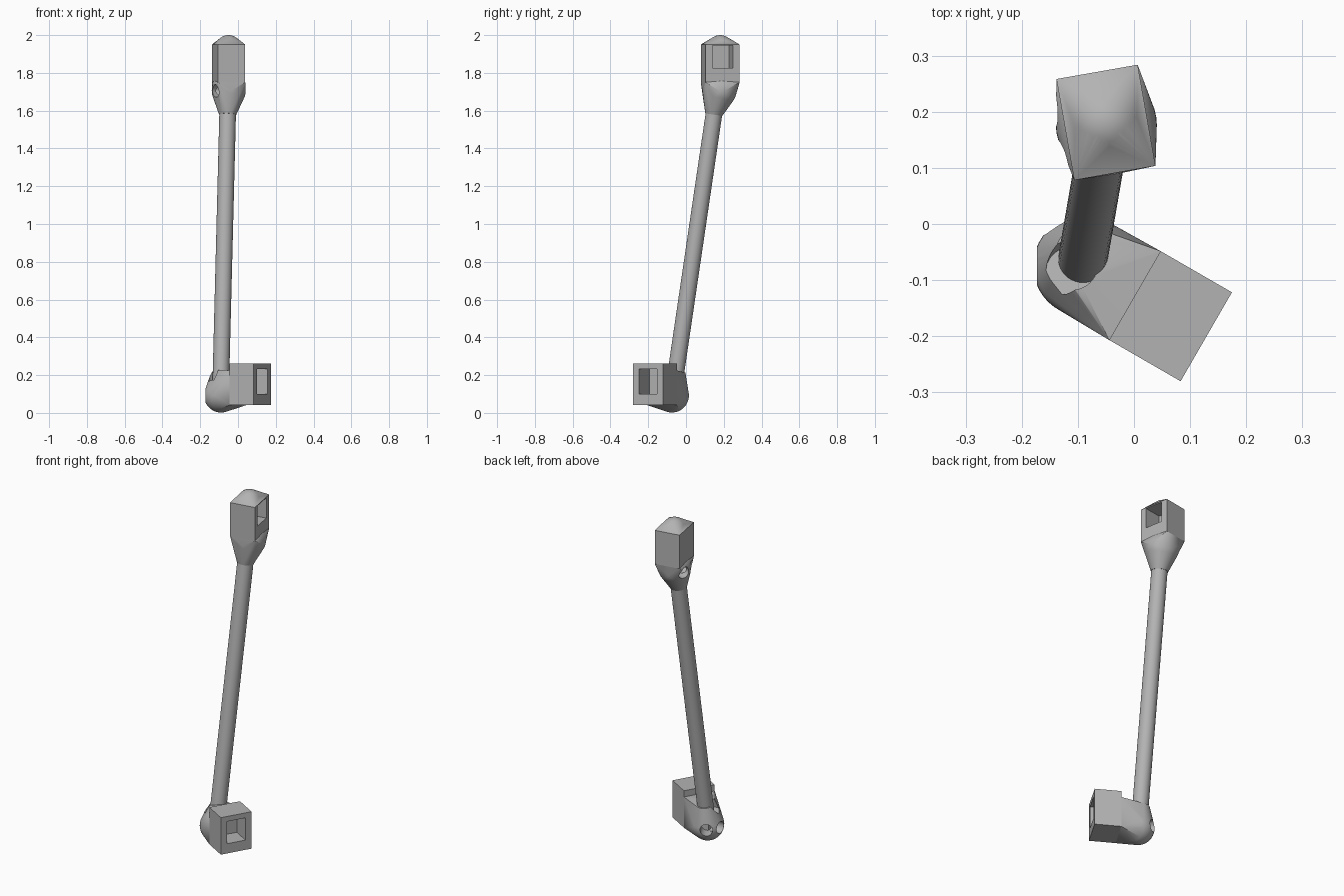
import bpy, bmesh, math
from mathutils import Matrix, Vector

old = bpy.data.objects.get("Cube")
if old:
    bpy.data.objects.remove(old, do_unlink=True)

grey = bpy.data.materials.new("plain grey")
grey.use_nodes = True
grey.diffuse_color = (0.45, 0.45, 0.45, 1)
grey.node_tree.nodes["Principled BSDF"].inputs["Base Color"].default_value = (0.45, 0.45, 0.45, 1)

# Strut axis, base frame (x along the foot block) and head frame
AXIS = Vector((0.0254, 0.147, 1)).normalized()
TILT = AXIS.to_track_quat('Z', 'Y').to_matrix().to_4x4()
BASE = Matrix.Translation((0.0015, -0.1275, 0)) @ Matrix.Rotation(math.radians(-30), 4, 'Z')
HEAD = Matrix.Translation((-0.05, 0.181, 0)) @ Matrix.Rotation(math.radians(10), 4, 'Z')
R = 0.09


def strut_point(z):
    return Vector((-0.09 + 0.0254 * (z - 0.2), -0.048 + 0.147 * (z - 0.25), z))


def box_points(frame, low, high):
    return [frame @ Vector((x, y, z)) for x in (low[0], high[0])
            for y in (low[1], high[1]) for z in (low[2], high[2])]


def ball_points(centre, radius):
    bm = bmesh.new()
    bmesh.ops.create_uvsphere(bm, u_segments=40, v_segments=24, radius=radius)
    points = [v.co + centre for v in bm.verts]
    bm.free()
    return points


def disc_points(z, radius):
    place = Matrix.Translation(strut_point(z)) @ TILT
    return [place @ Vector((radius * math.cos(a), radius * math.sin(a), 0))
            for a in (math.tau * i / 40 for i in range(40))]


def finish(name, bm):
    bmesh.ops.recalc_face_normals(bm, faces=bm.faces)
    mesh = bpy.data.meshes.new(name)
    bm.to_mesh(mesh)
    bm.free()
    mesh.materials.append(grey)
    obj = bpy.data.objects.new(name, mesh)
    bpy.context.collection.objects.link(obj)
    return obj


def hull(name, points):
    bm = bmesh.new()
    verts = [bm.verts.new(p) for p in points]
    result = bmesh.ops.convex_hull(bm, input=verts)
    loose = {g for g in result["geom_interior"] + result["geom_unused"]
             if isinstance(g, bmesh.types.BMVert)}
    bmesh.ops.delete(bm, geom=list(loose), context='VERTS')
    bmesh.ops.dissolve_limit(bm, angle_limit=0.002, verts=bm.verts, edges=bm.edges)
    return finish(name, bm)


def cylinder(name, start, end, radius):
    span = end - start
    bm = bmesh.new()
    place = Matrix.Translation((start + end) / 2) @ span.to_track_quat('Z', 'Y').to_matrix().to_4x4()
    bmesh.ops.create_cone(bm, cap_ends=True, segments=40, radius1=radius,
                          radius2=radius, depth=span.length, matrix=place)
    return finish(name, bm)


def cut(obj, cutter):
    cutter.hide_render = True
    mod = obj.modifiers.new("cut", 'BOOLEAN')
    mod.operation = 'DIFFERENCE'
    mod.solver = 'EXACT'
    mod.object = cutter
    bpy.context.view_layer.objects.active = obj
    bpy.ops.object.modifier_apply(modifier=mod.name)
    bpy.data.objects.remove(cutter, do_unlink=True)


def cord_holes(obj, centre, middle_angle):
    # Two round bores meeting inside the rounded joint
    for offset in (-30, 30):
        a = math.radians(middle_angle + offset)
        way = Vector((math.cos(a), math.sin(a), 0))
        cut(obj, cylinder("hole_cutter", centre + way * 0.01, centre + way * 0.15, 0.034))


# Foot block with square pocket
foot_block = hull("foot_block", box_points(BASE, (0, -0.0915, 0.042), (0.147, 0.0915, 0.262)))
cut(foot_block, hull("pocket_cutter", box_points(BASE, (0.037, -0.055, 0.1), (0.2, 0.055, 0.232))))

# Rounded foot joint, flaring up into the strut
foot_centre = BASE @ Vector((-0.1055, 0, 0.092))
foot_joint = hull("foot_joint", box_points(BASE, (0, -0.0915, 0.042), (0.001, 0.0915, 0.225))
                  + ball_points(foot_centre, R) + disc_points(0.22, 0.05))
cord_holes(foot_joint, foot_centre, 150)
cut(foot_joint, cylinder("socket_cutter", Vector((-0.112, -0.085, 0.165)),
                         Vector((-0.105, -0.05, 0.32)), 0.045))

# Strut
strut = cylinder("strut", strut_point(0.14), strut_point(1.61), 0.044)

# Head block with domed top and square pocket
head_block = hull("head_block", box_points(HEAD, (-0.0735, -0.0915, 1.75), (0.0735, 0.0915, 1.95))
                  + ball_points(HEAD @ Vector((0, 0, 1.93)), 0.07))
cut(head_block, hull("pocket_cutter", box_points(HEAD, (-0.036, -0.055, 1.825), (0.2, 0.055, 1.945))))

# Rounded head joint, tapering down into the strut
head_centre = HEAD @ Vector((0, -0.004, 1.705))
head_joint = hull("head_joint", box_points(HEAD, (-0.0735, -0.0915, 1.75), (0.0735, 0.0915, 1.751))
                  + ball_points(head_centre, R) + disc_points(1.58, 0.046))
cord_holes(head_joint, head_centre, 190)

# Smooth shading on the round parts, sharp edges kept
for obj in (foot_block, foot_joint, strut, head_block, head_joint):
    bpy.ops.object.select_all(action='DESELECT')
    obj.select_set(True)
    bpy.context.view_layer.objects.active = obj
    bpy.ops.object.shade_smooth_by_angle(angle=math.radians(30))
